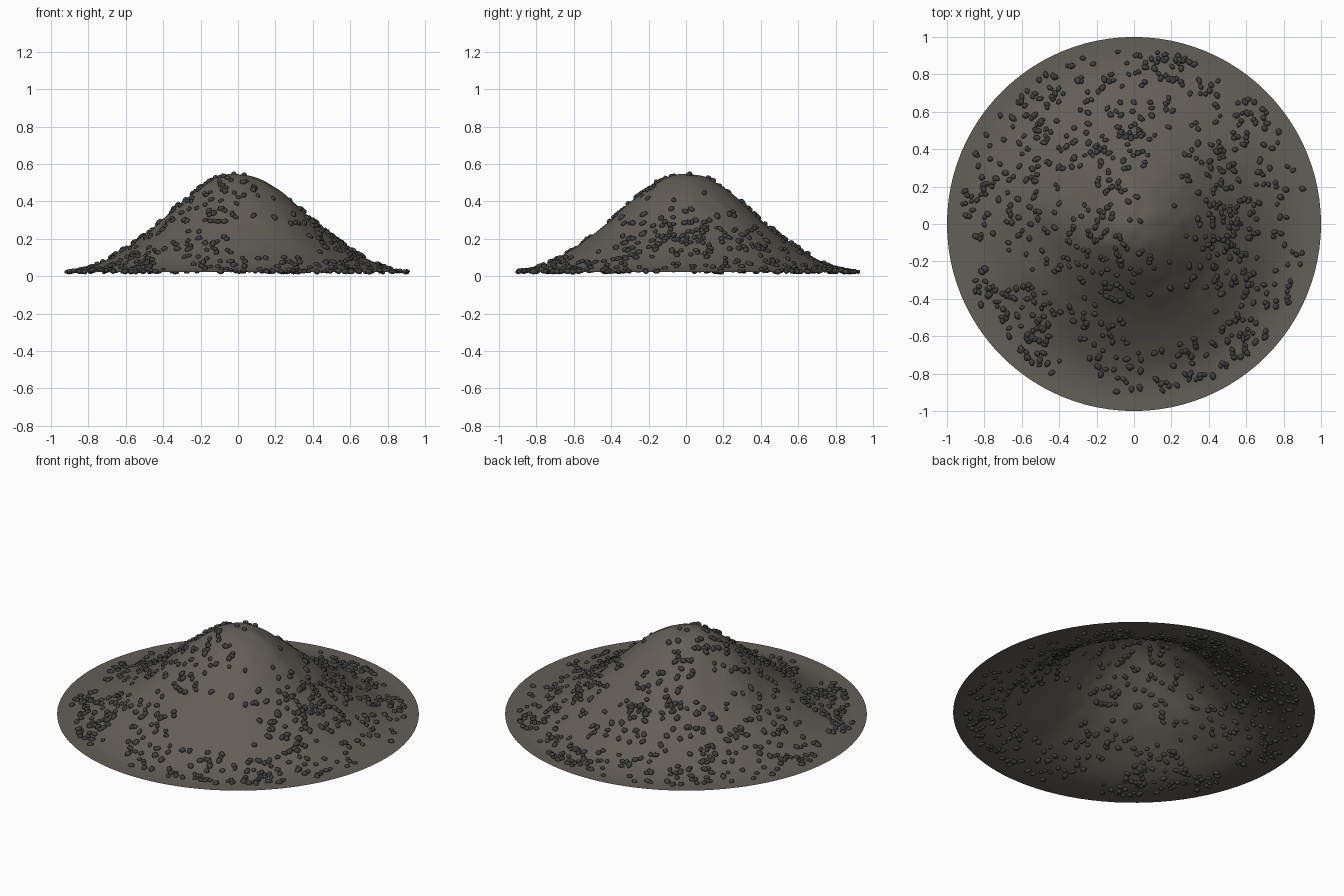
import bpy, bmesh, math, random
from mathutils import Vector, Matrix, noise

random.seed(7)
cube = bpy.data.objects.get("Cube")
if cube:
    bpy.data.objects.remove(cube)

RIM = 0.022
# Height of the slope at equal radius steps from the peak to the rim
PROFILE = [0.545, 0.53, 0.475, 0.395, 0.305, 0.22, 0.15, 0.09, 0.045, 0.024, RIM]


def material(name, color):
    mat = bpy.data.materials.new(name)
    mat.use_nodes = True
    mat.diffuse_color = (*color, 1)
    bsdf = mat.node_tree.nodes["Principled BSDF"]
    bsdf.inputs["Base Color"].default_value = (*color, 1)
    bsdf.inputs["Roughness"].default_value = 0.9
    return mat


def height(x, y):
    """Smooth bell-shaped slope with slight lumps that fade at the rim."""
    t = min(math.hypot(x, y), 1) * 10
    i = min(int(t), 9)
    f = t - i
    p = [PROFILE[min(abs(k), 10)] for k in range(i - 1, i + 3)]
    z = p[1] + 0.5 * f * (p[2] - p[0] + f * (2 * p[0] - 5 * p[1] + 4 * p[2] - p[3]
                          + f * (3 * (p[1] - p[2]) + p[3] - p[0])))
    lump = noise.noise(Vector((x * 4, y * 4, 1))) + 0.3 * noise.noise(Vector((x * 14, y * 14, 2)))
    return max(RIM, z + 0.016 * lump * min(1, (z - RIM) * 4))


def normal(x, y, e=0.01):
    return Vector((height(x - e, y) - height(x + e, y),
                   height(x, y - e) - height(x, y + e), 2 * e)).normalized()


def finish(bm, name, mat):
    for face in bm.faces:
        face.smooth = True
    mesh = bpy.data.meshes.new(name)
    bm.to_mesh(mesh)
    bm.free()
    mesh.materials.append(mat)
    obj = bpy.data.objects.new(name, mesh)
    bpy.context.collection.objects.link(obj)
    return obj


# Mound: open sheet of concentric rings
RINGS, SEGMENTS = 50, 96
bm = bmesh.new()
peak = bm.verts.new((0, 0, height(0, 0)))
previous = None
for r in range(1, RINGS + 1):
    ring = []
    for s in range(SEGMENTS):
        a = math.tau * s / SEGMENTS
        x, y = math.cos(a) * r / RINGS, math.sin(a) * r / RINGS
        ring.append(bm.verts.new((x, y, height(x, y))))
    for s in range(SEGMENTS):
        n = (s + 1) % SEGMENTS
        if previous:
            bm.faces.new((previous[s], ring[s], ring[n], previous[n]))
        else:
            bm.faces.new((peak, ring[s], ring[n]))
    previous = ring
finish(bm, "mound", material("grey brown earth", (0.125, 0.113, 0.095)))

# Pebbles: lumpy stones half sunk in the slope, loosely clustered
bm = bmesh.new()
placed = 0
while placed < 820:
    radius = 0.93 * math.sqrt(random.random())
    a = random.uniform(0, math.tau)
    x, y = radius * math.cos(a), radius * math.sin(a)
    density = 0.55 + 0.9 * noise.noise(Vector((x * 3, y * 3, 9)))
    if random.random() > density:
        continue
    size = random.uniform(0.011, 0.016)
    up = normal(x, y)
    turn = up.to_track_quat('Z', 'Y').to_matrix().to_4x4()
    spin = Matrix.Rotation(random.uniform(0, math.tau), 4, 'Z')
    tilt = Matrix.Rotation(random.uniform(-0.4, 0.4), 4, 'X')
    scale = Matrix.Diagonal((size * random.uniform(1.1, 1.5), size, size * 0.95, 1))
    place = Matrix.Translation(Vector((x, y, height(x, y))) + up * 0.002)
    stone = bmesh.ops.create_icosphere(bm, subdivisions=2, radius=1)["verts"]
    offset = Vector((placed, 0, 0))
    for v in stone:
        v.co *= 1 + 0.22 * noise.noise(v.co * 1.3 + offset * 1.37)
    bmesh.ops.transform(bm, matrix=place @ turn @ spin @ tilt @ scale, verts=stone)
    placed += 1
for v in bm.verts:
    v.co.z = max(v.co.z, 0)
finish(bm, "pebbles", material("dark grey stone", (0.05, 0.051, 0.047)))
